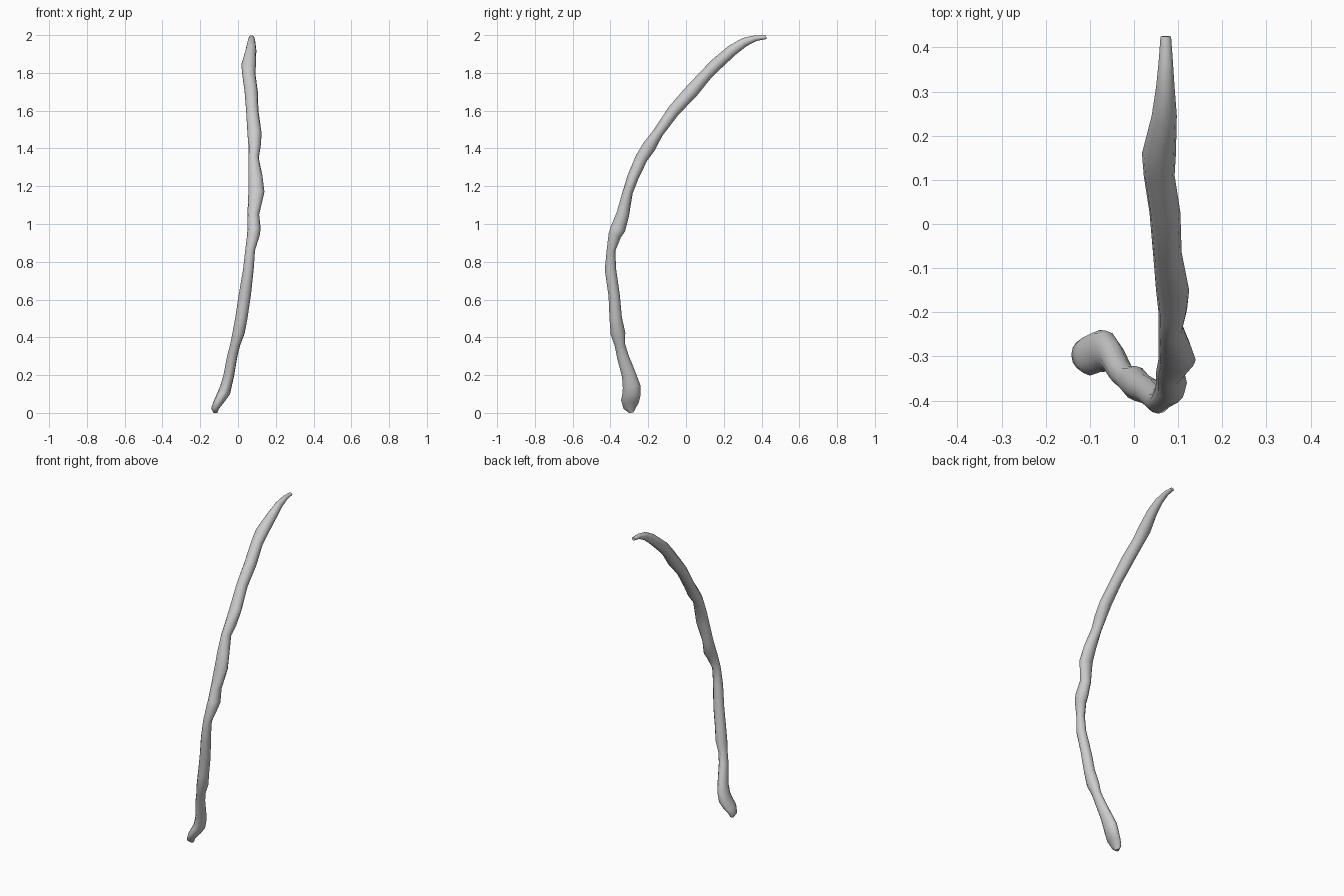
import bpy, bmesh, math
from mathutils import Vector

# Cross-sections along the stick: x left, x right, centre y, centre z, half thickness
STATIONS = [
    (-.13, -.11, -.29, 0, .012), (-.142, -.098, -.297, .025, .033),
    (-.13, -.07, -.297, .06, .047), (-.112, -.042, -.288, .10, .048),
    (-.095, -.033, -.288, .14, .047), (-.077, -.02, -.302, .20, .038),
    (-.058, -.003, -.335, .30, .031), (-.042, .012, -.35, .36, .028),
    (-.03, .035, -.36, .42, .039), (-.015, .05, -.372, .50, .033),
    (.003, .068, -.38, .62, .03), (.027, .083, -.40, .76, .03),
    (.038, .09, -.397, .86, .023), (.048, .115, -.377, .94, .034),
    (.05, .12, -.36, .975, .04), (.05, .112, -.335, 1.05, .034),
    (.055, .14, -.308, 1.17, .027), (.055, .13, -.28, 1.25, .03),
    (.055, .11, -.235, 1.35, .033), (.055, .12, -.195, 1.41, .036),
    (.05, .125, -.15, 1.48, .028), (.043, .108, -.065, 1.60, .033),
    (.035, .105, .027, 1.70, .037), (.022, .092, .11, 1.795, .032),
    (.018, .095, .16, 1.845, .033), (.04, .097, .245, 1.92, .03),
    (.05, .092, .31, 1.963, .024), (.056, .088, .37, 1.984, .015),
    (.06, .084, .425, 1.988, .009),
]
SIDES = 12


def build_stick(name):
    bm = bmesh.new()
    rings = []
    centres = [Vector((0, s[2], s[3])) for s in STATIONS]
    for i, (xl, xr, y, z, t) in enumerate(STATIONS):
        # section plane stands square to the path as seen from the side
        d = centres[min(i + 1, len(centres) - 1)] - centres[max(i - 1, 0)]
        d.normalize()
        across = Vector((0, d.z, -d.y))
        ring = []
        for k in range(SIDES):
            a = 2 * math.pi * k / SIDES
            p = centres[i] + across * (t * math.sin(a))
            p.x = (xl + xr) / 2 + (xr - xl) / 2 * math.cos(a)
            p.z = max(p.z, 0)
            ring.append(bm.verts.new(p))
        rings.append(ring)
    # skin between rings and cap both ends
    for a, b in zip(rings, rings[1:]):
        for k in range(SIDES):
            n = (k + 1) % SIDES
            bm.faces.new((a[k], a[n], b[n], b[k]))
    bm.faces.new(rings[0][::-1])
    bm.faces.new(rings[-1])
    bmesh.ops.recalc_face_normals(bm, faces=bm.faces)
    mesh = bpy.data.meshes.new(name)
    bm.to_mesh(mesh)
    bm.free()
    ob = bpy.data.objects.new(name, mesh)
    bpy.context.collection.objects.link(ob)
    return ob


stick = build_stick("curved_stick")
bpy.context.view_layer.objects.active = stick
stick.select_set(True)
bpy.ops.object.shade_smooth_by_angle(angle=math.radians(50))
